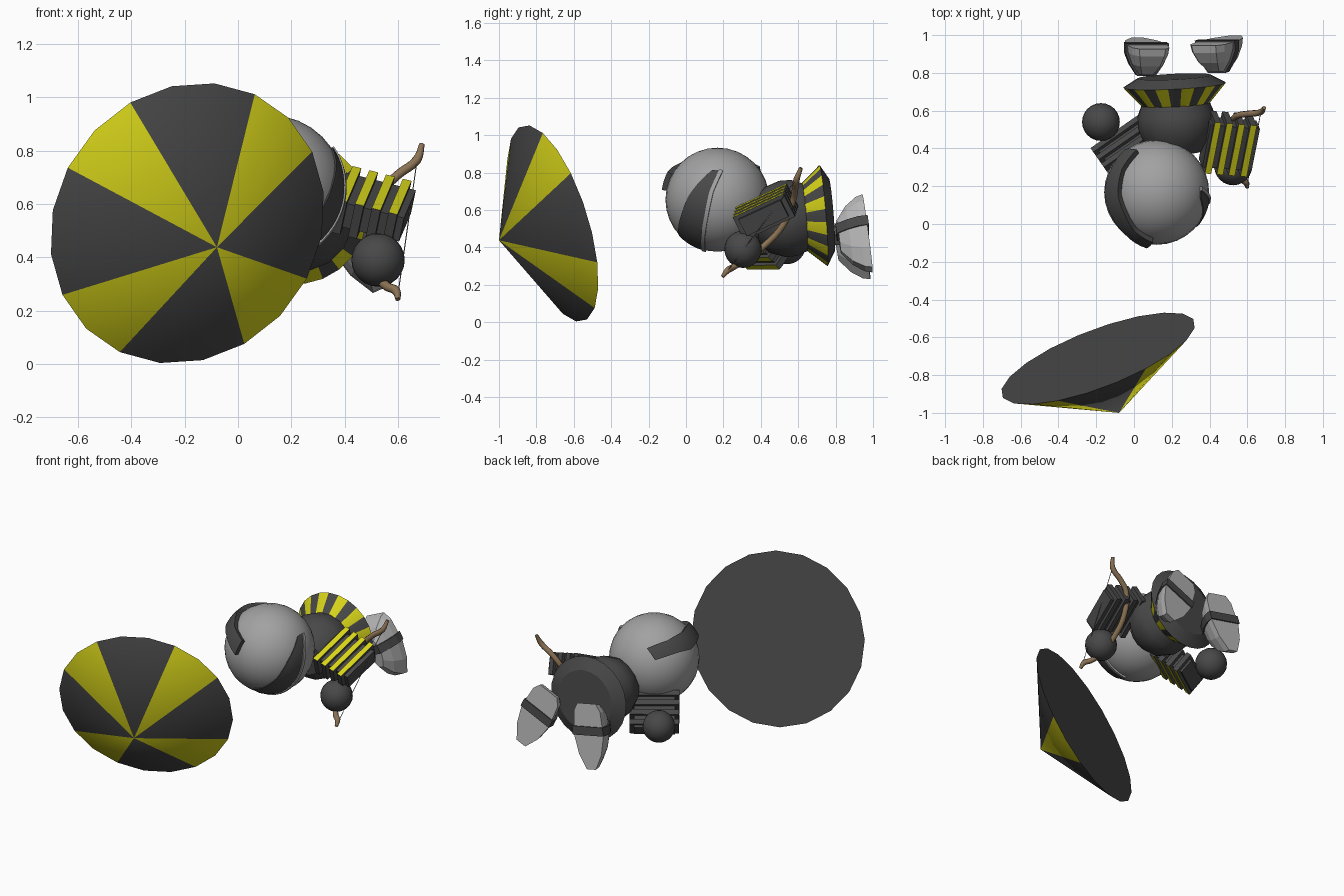
import bpy, bmesh, math
from mathutils import Vector as V, Matrix

if "Cube" in bpy.data.objects:
    bpy.data.objects.remove(bpy.data.objects["Cube"])


def mat(name, rgb):
    m = bpy.data.materials.new(name)
    m.diffuse_color = (*rgb, 1)
    m.use_nodes = True
    m.node_tree.nodes["Principled BSDF"].inputs["Base Color"].default_value = m.diffuse_color
    return m


DARK = mat("charcoal", (0.065, 0.065, 0.065))
YELLOW = mat("yellow", (0.68, 0.66, 0.01))
GRAY = mat("mid_gray", (0.36, 0.36, 0.36))
LIGHT = mat("light_gray", (0.46, 0.46, 0.46))
WOOD = mat("wood", (0.26, 0.17, 0.09))
CORD = mat("cord", (0.2, 0.2, 0.2))


def build(name, verts, faces, mats, smooth=None, rule=None):
    """Mesh from points; rule(face index) picks the material slot."""
    me = bpy.data.meshes.new(name)
    me.from_pydata([tuple(v) for v in verts], [], faces)
    ob = bpy.data.objects.new(name, me)
    bpy.context.collection.objects.link(ob)
    for m in mats:
        me.materials.append(m)
    if rule:
        for p in me.polygons:
            p.material_index = rule(p.index)
    bm = bmesh.new()
    bm.from_mesh(me)
    bmesh.ops.recalc_face_normals(bm, faces=bm.faces)
    bm.to_mesh(me)
    bm.free()
    if smooth:
        bpy.ops.object.select_all(action='DESELECT')
        ob.select_set(True)
        bpy.context.view_layer.objects.active = ob
        bpy.ops.object.shade_smooth_by_angle(angle=math.radians(smooth))
    return ob


def loft(name, rings, mats, smooth=None, rule=None):
    """Join equal rings of points and cap both ends."""
    n = len(rings[0])
    faces = [(i * n + j, i * n + (j + 1) % n, (i + 1) * n + (j + 1) % n, (i + 1) * n + j)
             for i in range(len(rings) - 1) for j in range(n)]
    last = (len(rings) - 1) * n
    faces += [tuple(range(n)), tuple(range(last, last + n))]
    return build(name, [p for r in rings for p in r], faces, mats, smooth, rule)


def ball(name, centre, r, m, seg=32, rings=16):
    bpy.ops.mesh.primitive_uv_sphere_add(segments=seg, ring_count=rings, radius=r, location=centre)
    ob = bpy.context.object
    ob.name = name
    ob.data.materials.append(m)
    bpy.ops.object.shade_smooth()


def circle(c, u, w, r, n, start=0.0):
    return [c + r * (math.cos(start + 2 * math.pi * k / n) * u
                     + math.sin(start + 2 * math.pi * k / n) * w) for k in range(n)]


# Striped cone hat: 20 sides, three dark then two yellow, four times round
apex, centre = V((-0.079, -1.0, 0.438)), V((-0.19, -0.712, 0.528))
axis = (apex - centre).normalized()
first = V((-0.214, -0.224, 0.453))
u = (first - axis * first.dot(axis)).normalized()
w = axis.cross(u)
if w.x < 0:
    w = -w
rim = circle(centre, u, w, 0.548, 20)
build("hat", rim + [apex], [(k, (k + 1) % 20, 20) for k in range(20)] + [tuple(range(20))],
      [DARK, YELLOW], 35, lambda i: int(i < 20 and i % 5 > 2))

# Head with a raised band and a dark side panel
HEAD = V((0.12, 0.168, 0.655))
ball("head", HEAD, 0.278, GRAY)


def at(points, t):
    s = t * (len(points) - 1)
    i = min(int(s), len(points) - 2)
    return V(points[i]).lerp(V(points[i + 1]), s - i)


def head_patch(name, a, b, r0, r1, m, steps=20, cross=4):
    """Curved plate on the head between edge paths a and b."""
    rings = []
    for i in range(steps + 1):
        p, q = at(a, i / steps), at(b, i / steps)
        line = [p.lerp(q, k / cross).normalized() for k in range(cross + 1)]
        rings.append([HEAD + d * r1 for d in line] + [HEAD + d * r0 for d in reversed(line)])
    loft(name, rings, [m], 35)


head_patch("head_band",
           [(-.104, .226, .177), (-.183, .12, .21), (-.205, -.012, .225), (-.168, -.118, .225),
            (-.115, -.208, .19), (-.02, -.266, .148)],
           [(-.16, .22, .11), (-.25, .10, .14), (-.275, 0, .13), (-.23, -.14, .14),
            (-.16, -.225, .12), (-.05, -.285, .05)], 0.265, 0.306, DARK)
edge = [(.23, .01, .155), (.262, -.04, .04), (.26, -.067, -.08), (.17, -.085, -.2), (.03, -.078, -.265)]
head_patch("side_panel",
           [(.23, -.03, .155), (.235, -.148, .027), (.18, -.185, -.08), (.11, -.205, -.15), (.02, -.2, -.19)],
           edge, 0.265, 0.283, DARK)
head_patch("panel_lip", edge, [(x + .004, y + .02, z) for x, y, z in edge], 0.265, 0.289, GRAY, cross=2)

# Barrel torso and flared striped skirt share one tilted axis
axis = V((-0.05, 1, 0.08)).normalized()
u = axis.cross(V((0, 0, 1))).normalized()
w = u.cross(axis)
hip = V((0.215, 0.735, 0.57))


def lathe(name, profile, n, mats, smooth, rule=None):
    loft(name, [circle(hip + axis * d, u, w, r, n, math.pi / n) for d, r in profile], mats, smooth, rule)


lathe("torso", [(-.36, .12), (-.30, .18), (-.22, .208), (-.16, .208), (-.09, .18)], 16, [DARK], 35)
lathe("skirt", [(-.11, .175), (0, .272), (.045, .195), (.045, .09)], 24, [DARK, YELLOW], 20,
      lambda i: int(i < 24 and i % 2 == 0))


# Ribbed arms: a dark core crossed by four ribs with yellow tops
def arm(side, mid, a, b, start, end):
    a = V(a).normalized()
    b = V(b)
    b = (b - a * b.dot(a)).normalized()
    c = V(mid)
    up = a.cross(b)
    if side == "right":
        up = -up

    def block(name, lo, hi, hb, hc, mats):
        rings = [[c + a * s + b * (i * hb) + up * (j * hc)
                  for i, j in ((-1, 1), (1, 1), (1, -1), (-1, -1))] for s in (lo, hi)]
        loft(name, rings, mats, None, lambda i: int(i == 0 and len(mats) > 1))
    block(side + "_arm_core", start, end, 0.125, 0.05, [DARK])
    for k in range(4):
        s = (k - 1.5) * 0.065
        block(f"{side}_arm_rib_{k + 1}", s - .017, s + .017, 0.152, 0.07, [DARK, YELLOW])


arm("right", (0.50, 0.425, 0.59), (.063, -.005, -.016), (-.045, -.275, -.13), -.13, .14)
arm("left", (-0.03, 0.38, 0.41), (-.43, .62, -.65), (.82, .57, 0), -.14, .13)
ball("right_hand", (0.525, 0.305, 0.39), 0.1, DARK, 24, 12)
ball("left_hand", (-0.175, 0.54, 0.41), 0.1, DARK, 24, 12)


# Faceted shoes with soles to the back, toes down, and a strap round the middle
def shoe(side, mid, up):
    l = V(up).normalized()
    depth = V((0, -1, 0))
    depth = (depth - l * depth.dot(l)).normalized()
    x = l.cross(depth)
    m = V(mid)
    sole = [(-.07, .2), (.07, .2), (.1, .15), (.112, .0), (.085, -.12), (.035, -.215),
            (-.035, -.215), (-.085, -.12), (-.112, .0), (-.1, .15)]
    rings = [[m + x * (p * s) + l * (q * s) + depth * d for p, q in sole]
             for s, d in ((1, 0), (.95, .04), (.75, .1), (.42, .155))]
    loft(side + "_shoe", rings, [LIGHT])
    band = [(-.116, -.008), (.116, -.008), (.115, .045), (.09, .105), (.05, .165),
            (-.05, .165), (-.09, .105), (-.115, .045)]
    loft(side + "_shoe_strap", [[m + x * p + depth * d + l * s for p, d in band]
                                for s in (0.0, .055)], [DARK])


shoe("left", (0.06, 0.955, 0.445), (.08, -.06, .4))
shoe("right", (0.45, 0.97, 0.475), (-.19, -.06, .42))


# Recurved bow and its string
def tube(name, pts, radius, m, tips=1.0):
    cu = bpy.data.curves.new(name, 'CURVE')
    cu.dimensions = '3D'
    cu.bevel_depth = radius
    cu.bevel_resolution = 2
    cu.resolution_u = 4
    cu.use_fill_caps = True
    sp = cu.splines.new('BEZIER')
    sp.bezier_points.add(len(pts) - 1)
    for i, (bp, p) in enumerate(zip(sp.bezier_points, pts)):
        bp.co = p
        bp.handle_left_type = bp.handle_right_type = 'AUTO'
        bp.radius = tips if i in (0, len(pts) - 1) else 1
    cu.materials.append(m)
    bpy.context.collection.objects.link(bpy.data.objects.new(name, cu))


bow = [(.69, .615, .825), (.67, .592, .765), (.60, .583, .71), (.545, .572, .65), (.515, .52, .52),
       (.51, .42, .41), (.525, .31, .33), (.56, .245, .29), (.592, .22, .275), (.6, .195, .243)]
tube("bow", bow, 0.017, WOOD, 0.6)
tube("bow_string", [(.672, .595, .77), (.6, .215, .265)], 0.002, CORD)
